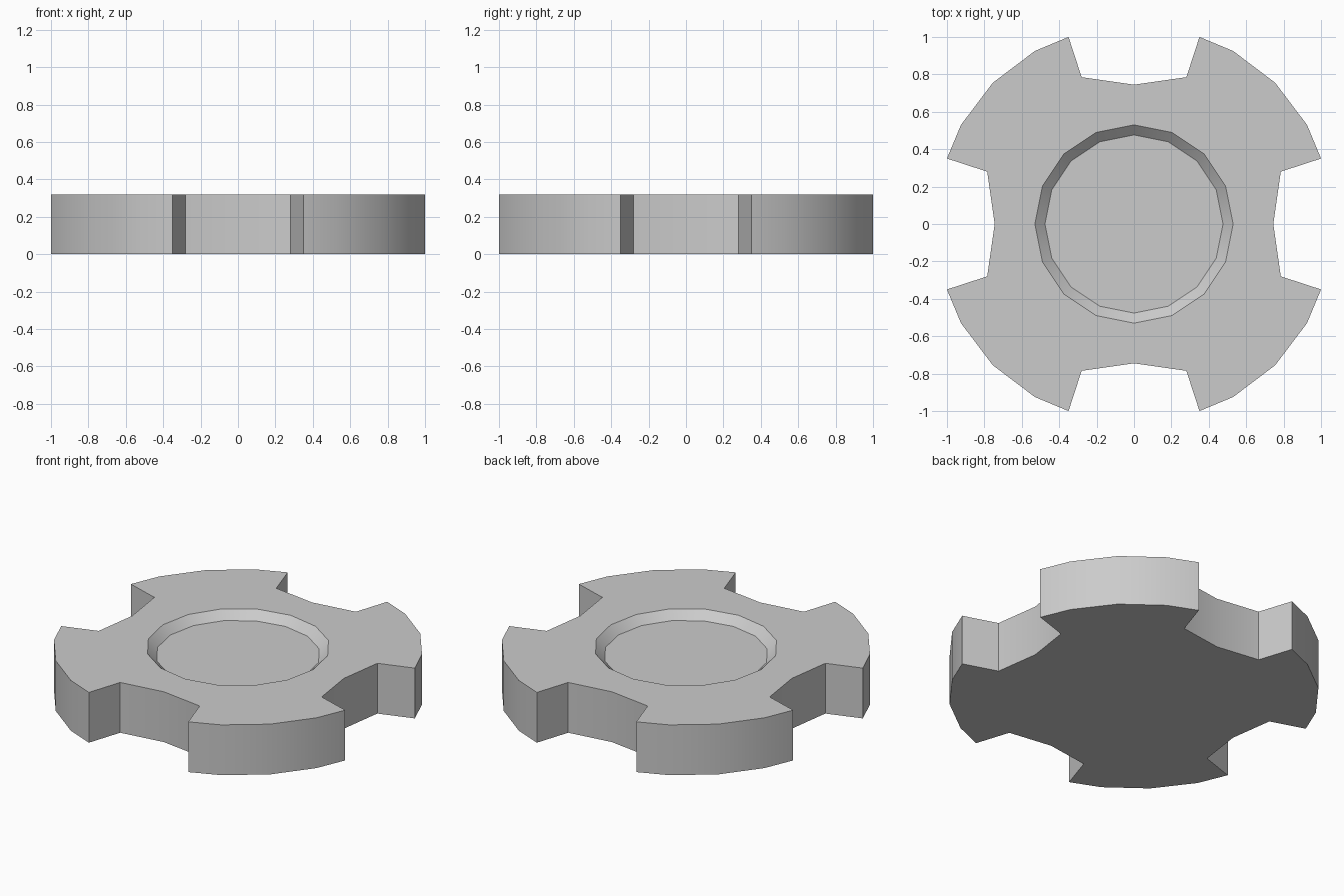
import bpy, bmesh
from math import sin, cos, pi, radians

if "Cube" in bpy.data.objects:
    bpy.data.objects.remove(bpy.data.objects["Cube"])

HEIGHT, DEPTH = 0.32, 0.05
RIM_R, FLOOR_R, SIDES = 0.53, 0.476, 16

# One quarter of the outline: notch centre, notch corner, tooth, notch corner
quarter = [(0.745, 0), (0.785, 0.28), (1.0, 0.35), (0.925, 0.53),
           (0.755, 0.755), (0.53, 0.925), (0.35, 1.0), (0.28, 0.785)]
outline = []
for _ in range(4):
    outline += quarter
    quarter = [(-y, x) for x, y in quarter]


def circle(r):
    return [(r * cos(2 * pi * i / SIDES), r * sin(2 * pi * i / SIDES)) for i in range(SIDES)]


bm = bmesh.new()


def ring(points, z):
    return [bm.verts.new((x, y, z)) for x, y in points]


def walls(a, b):
    for i in range(len(a)):
        j = (i + 1) % len(a)
        bm.faces.new((a[i], a[j], b[j], b[i]))


def loop_edges(r):
    return [bm.edges.get((r[i], r[i - 1])) for i in range(len(r))]


# Outer body: underside and side walls
base = ring(outline, 0)
top = ring(outline, HEIGHT)
bm.faces.new(base[::-1])
walls(base, top)

# Shallow recess: sloped wall and floor
rim = ring(circle(RIM_R), HEIGHT)
floor = ring(circle(FLOOR_R), HEIGHT - DEPTH)
walls(rim, floor)
bm.faces.new(floor)

# Flat top between the outline and the recess rim
bmesh.ops.triangle_fill(bm, use_beauty=True, edges=loop_edges(top) + loop_edges(rim))
bmesh.ops.recalc_face_normals(bm, faces=bm.faces)

mesh = bpy.data.meshes.new("notched_disc")
bm.to_mesh(mesh)
bm.free()
disc = bpy.data.objects.new("notched_disc", mesh)
bpy.context.collection.objects.link(disc)

# Smooth rounded walls, sharp corners
bpy.context.view_layer.objects.active = disc
disc.select_set(True)
bpy.ops.object.shade_smooth_by_angle(angle=radians(30))
